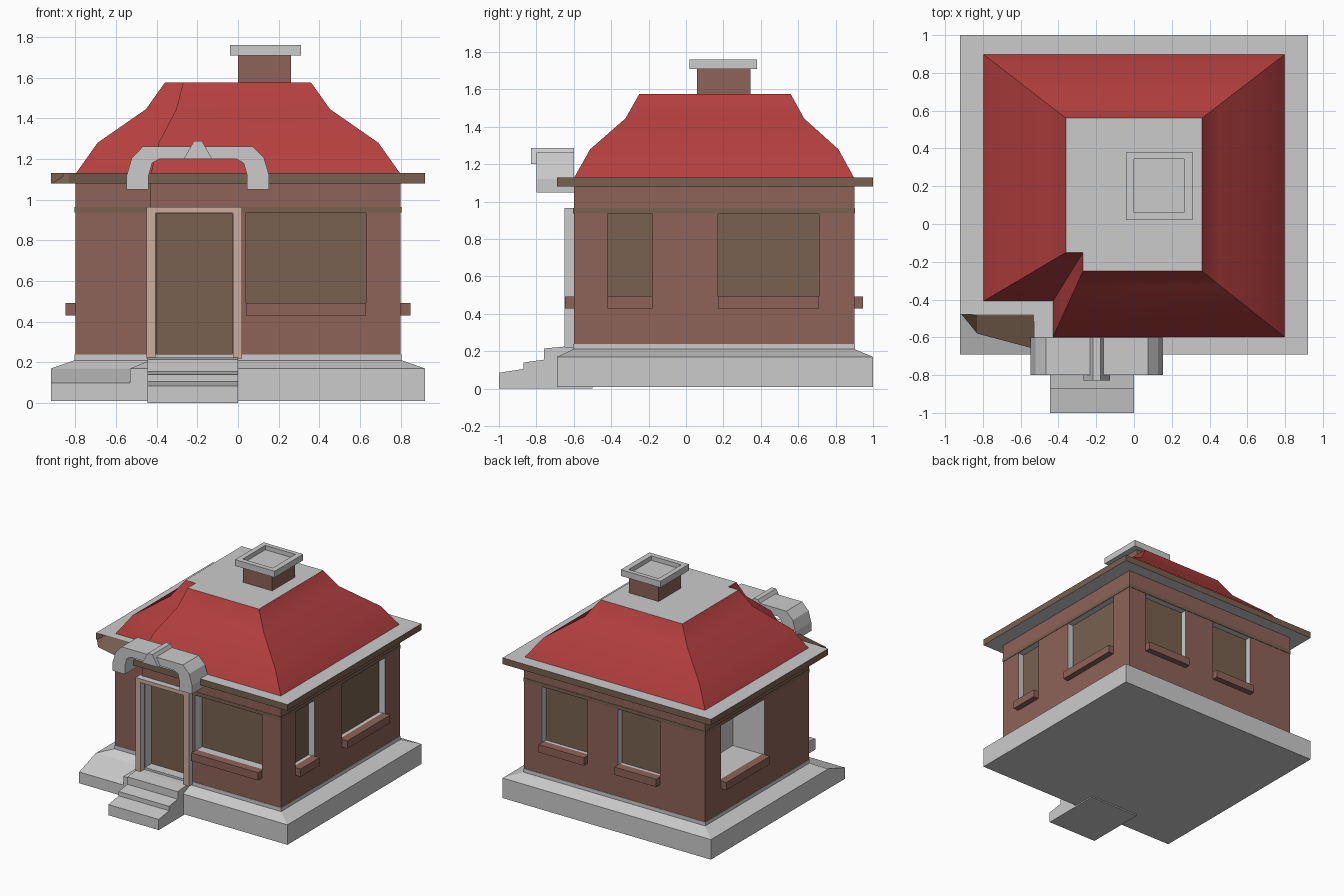
import bpy, bmesh

if "Cube" in bpy.data.objects:
    bpy.data.objects.remove(bpy.data.objects["Cube"])


def material(name, r, g, b):
    m = bpy.data.materials.new(name)
    m.diffuse_color = (r, g, b, 1)
    m.use_nodes = True
    m.node_tree.nodes["Principled BSDF"].inputs["Base Color"].default_value = m.diffuse_color
    return m


RED = material("roof_red", 0.46, 0.05, 0.05)
BRICK = material("brick", 0.27, 0.125, 0.10)
BROWN = material("brown_wood", 0.19, 0.12, 0.08)
CREAM = material("cream", 0.60, 0.42, 0.34)
GREY = None


def loft(name, rings, side=GREY, cap=GREY):
    """Skin equal-length rings of 3D points, closing both ends."""
    bm = bmesh.new()
    vs = [[bm.verts.new(p) for p in r] for r in rings]
    n = len(rings[0])
    for a, b in zip(vs, vs[1:]):
        for i in range(n):
            j = (i + 1) % n
            bm.faces.new((a[i], a[j], b[j], b[i]))
    for ring in (vs[0], vs[-1]):
        bm.faces.new(ring).material_index = 1
    bmesh.ops.recalc_face_normals(bm, faces=bm.faces)
    me = bpy.data.meshes.new(name)
    bm.to_mesh(me)
    bm.free()
    me.materials.append(side)
    me.materials.append(cap)
    ob = bpy.data.objects.new(name, me)
    bpy.context.collection.objects.link(ob)
    return ob


def rect(x0, x1, y0, y1, z):
    return [(x0, y0, z), (x1, y0, z), (x1, y1, z), (x0, y1, z)]


def box(name, x, y, z, mat=GREY):
    return loft(name, [rect(*x, *y, z[0]), rect(*x, *y, z[1])], mat, mat)


def plan(x, y0, y1, nx, ny, z):
    """L-shaped house plan with its front left corner stepped back."""
    return [(nx, y0, z), (x, y0, z), (x, y1, z), (-x, y1, z), (-x, ny, z), (nx, ny, z)]


def prism_y(name, profile, y0, y1):
    return loft(name, [[(x, y, z) for x, z in profile] for y in (y0, y1)])


def prism_x(name, profile, x0, x1):
    return loft(name, [[(x, y, z) for y, z in profile] for x in (x0, x1)])


WALL = (0.8, -0.6, 0.9, -0.43, -0.41)
EAVE = (0.92, -0.69, 1.0, -0.53, -0.48)
SIDES = {"front": ("y", -0.6, -1), "back": ("y", 0.9, 1),
         "right": ("x", 0.8, 1), "left": ("x", -0.8, -1)}


def wall_box(name, wall, a, b, d0, d1, z, mat=GREY):
    """Box spanning a..b along a wall and d0..d1 outward from its face."""
    axis, c, s = SIDES[wall]
    d = tuple(sorted((c + s * d0, c + s * d1)))
    return box(name, d if axis == "x" else (a, b), d if axis == "y" else (a, b), z, mat)


# Plinth, low front left corner and base course
loft("plinth", [plan(*EAVE, 0.01), plan(*EAVE, 0.17), plan(*WALL, 0.212)])
box("plinth_underside", (-0.92, -0.40), (-0.69, -0.3), (0.01, 0.09))
prism_x("plinth_corner", [(-0.69, 0.01), (-0.69, 0.10), (-0.48, 0.17), (-0.45, 0.17),
                          (-0.45, 0.01)], -0.92, -0.45)
loft("base_course", [plan(0.803, -0.603, 0.903, -0.433, -0.413, z) for z in (0.2, 0.24)])

# Walls and the band above the windows
walls = loft("walls", [plan(*WALL, 0.2), plan(*WALL, 1.1)], BRICK)
for p in walls.data.polygons:
    p.material_index = 0
loft("wall_band", [plan(0.803, -0.603, 0.903, -0.433, -0.413, z) for z in (0.937, 0.965)],
     BROWN, BROWN)

# Openings, panes and sills
cutters = [wall_box("door_cutter", "front", -0.40, -0.03, -0.10, 0.1, (0.241, 0.93))]
wall_box("door", "front", -0.40, -0.03, -0.11, -0.08, (0.24, 0.93), BROWN)
WINDOWS = [("front", 0.04, 0.63, 0.10), ("right", -0.42, -0.18, 0.06),
           ("right", 0.17, 0.71, 0.06), ("back", 0.24, 0.64, 0.06),
           ("back", -0.40, -0.03, 0.06), ("left", 0.15, 0.70, 0.28)]
for i, (wall, a, b, depth) in enumerate(WINDOWS):
    cutters.append(wall_box("window_cutter", wall, a, b, -depth, 0.1, (0.49, 0.935)))
    if wall != "left":
        wall_box(f"{wall}_window_pane_{i}", wall, a, b, -depth - 0.01, -depth + 0.01,
                 (0.49, 0.935), BROWN)
    wall_box(f"{wall}_window_sill_{i}", wall, a, b, -0.02, 0.047, (0.43, 0.492), BRICK)

bpy.context.view_layer.objects.active = walls
for c in cutters:
    c.hide_render = True
    for p in c.data.polygons:
        p.material_index = 1
    mod = walls.modifiers.new("opening", "BOOLEAN")
    mod.operation, mod.object, mod.solver = "DIFFERENCE", c, "EXACT"
    bpy.ops.object.modifier_apply(modifier=mod.name)
    bpy.data.objects.remove(c)

# Door frame: cream front, grey sides
frame = prism_y("door_frame", [(-0.45, 0.22), (-0.45, 0.965), (0.02, 0.965), (0.02, 0.22),
                               (-0.025, 0.22), (-0.025, 0.935), (-0.405, 0.935),
                               (-0.405, 0.22)], -0.65, -0.59)
frame.data.materials[1] = CREAM

# Entrance steps
prism_x("steps", [(-1, 0), (-1, 0.085), (-0.87, 0.105), (-0.87, 0.14), (-0.76, 0.155),
                  (-0.76, 0.215), (-0.65, 0.225), (-0.5, 0.225), (-0.5, 0)], -0.445, 0)

# Eaves with brown fascia and the sloped piece by the stepped corner
loft("eaves", [plan(*EAVE, 1.08), plan(*EAVE, 1.13)], BROWN)
loft("eaves_corner", [
    [(-0.92, -0.47, 1.08), (-0.83, -0.58, 1.08), (-0.53, -0.66, 1.08), (-0.53, -0.47, 1.08)],
    [(-0.92, -0.47, 1.13), (-0.83, -0.485, 1.13), (-0.53, -0.485, 1.13), (-0.53, -0.47, 1.13)]],
    BROWN, BROWN)

# Curved hip roof following the wall plan up to a flat top
TOP = (0.36, -0.25, 0.56, -0.27, -0.15)
roof = loft("roof", [plan(*[w + (t - w) * f for w, t in zip(WALL, TOP)], z)
                     for f, z in ((0, 1.125), (0.25, 1.28), (0.79, 1.445), (1, 1.575))], RED)
bpy.ops.object.select_all(action="DESELECT")
roof.select_set(True)
bpy.context.view_layer.objects.active = roof
bpy.ops.object.shade_smooth_by_angle(angle=0.45)

# Chimney and hollow cap
box("chimney", (0, 0.26), (0.06, 0.345), (1.56, 1.72), BRICK)
outer, inner = (-0.04, 0.31, 0.02, 0.38), (0, 0.265, 0.06, 0.345)
loft("chimney_cap", [rect(*outer, 1.71), rect(*outer, 1.76), rect(*inner, 1.76),
                     rect(*inner, 1.725)])

# Arched canopy over the door, mirrored about its centre, with a keystone
CX = -0.197
half = [(0.35, 1.05), (0.35, 1.12), (0.325, 1.205), (0.27, 1.262)]
inside = [(0.19, 1.2), (0.225, 1.18), (0.242, 1.12), (0.242, 1.05)]
arm = half[::-1] + []
arch = ([(CX - x, z) for x, z in half] + [(CX + x, z) for x, z in arm]
        + [(CX + x, z) for x, z in inside[::-1]] + [(CX - x, z) for x, z in inside])
prism_y("canopy", arch, -0.8, -0.6)
prism_y("keystone", [(CX - 0.07, 1.2), (CX + 0.07, 1.2), (CX + 0.02, 1.288),
                     (CX - 0.02, 1.288)], -0.828, -0.6)
